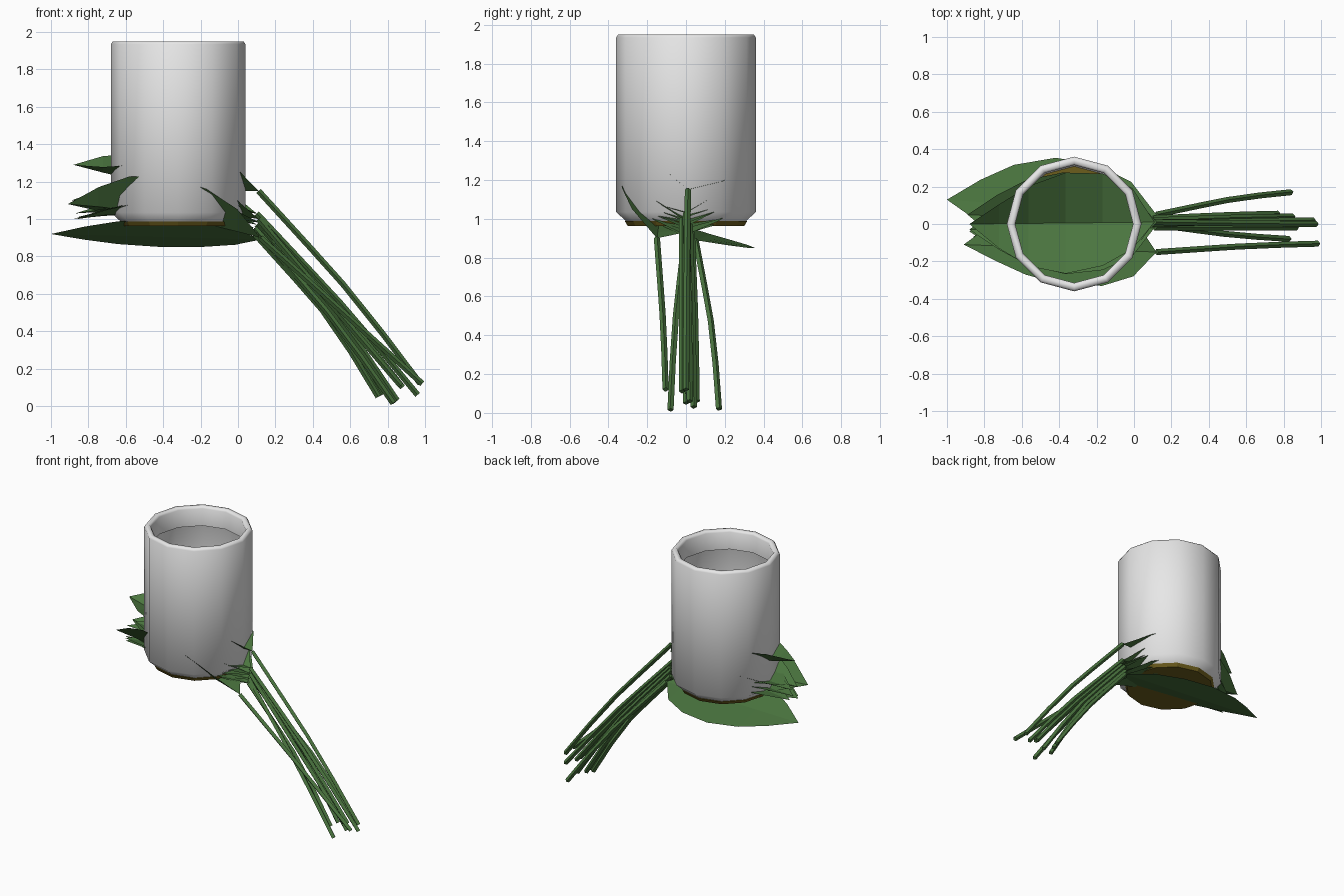
import bpy, bmesh, math
from mathutils import Vector

if "Cube" in bpy.data.objects:
    bpy.data.objects.remove(bpy.data.objects["Cube"])


def material(name, rgb):
    m = bpy.data.materials.new(name)
    m.diffuse_color = (*rgb, 1)
    m.use_nodes = True
    m.node_tree.nodes["Principled BSDF"].inputs["Base Color"].default_value = m.diffuse_color
    return m


white = material("white_ceramic", (0.87, 0.87, 0.87))
green = material("leaf_green", (0.07, 0.18, 0.05))
brown = material("soil_brown", (0.15, 0.11, 0.012))


def make(name, verts, faces, mat):
    me = bpy.data.meshes.new(name)
    me.from_pydata(verts, [], faces)
    me.materials.append(mat)
    ob = bpy.data.objects.new(name, me)
    bpy.context.collection.objects.link(ob)
    return ob


def lathe(name, profile, mat, cx, caps, n=12):
    """Profile turned around a vertical axis at x = cx."""
    verts = [(cx + r * math.cos(i * math.tau / n), r * math.sin(i * math.tau / n), z)
             for r, z in profile for i in range(n)]
    faces = [(k * n + i, k * n + (i + 1) % n, (k + 1) * n + (i + 1) % n, (k + 1) * n + i)
             for k in range(len(profile) - 1) for i in range(n)]
    last = (len(profile) - 1) * n
    if caps:
        faces += [tuple(reversed(range(n))), tuple(range(last, last + n))]
    return make(name, verts, faces, mat)


# Pot: twelve-sided sheet with chamfered foot and a thick lip turned inwards
pot = lathe("pot", [(0.30, 0.98), (0.36, 1.035), (0.36, 1.935), (0.35, 1.95), (0.325, 1.95),
                    (0.315, 1.935), (0.315, 1.81)], white, -0.32, False)
bpy.context.view_layer.objects.active = pot
pot.select_set(True)
bpy.ops.object.shade_smooth_by_angle(angle=math.radians(60))

# Soil disc closing the foot of the pot
lathe("soil", [(0.30, 0.963), (0.315, 0.988)], brown, -0.32, True)


def leaf(name, base, tip, half, fold, roll, twist, sag):
    """Pointed leaf folded along its midrib, rolled and twisted along its length."""
    base, tip = Vector(base), Vector(tip)
    prof = [(0.12, 0.62), (0.28, 0.92), (0.48, 1.0), (0.68, 0.8), (0.84, 0.45)]
    verts = [base]
    for t, w in prof:
        r = math.radians(roll + twist * t)
        side = Vector((0, math.cos(r), math.sin(r))) * (w * half)
        up = Vector((0, -math.sin(r), math.cos(r))) * (fold * w * half)
        mid = base.lerp(tip, t) - Vector((0, 0, sag * math.sin(math.pi * t)))
        verts += [mid - side + up, mid, mid + side + up]
    verts.append(tip)
    faces = [(0, 2, 1), (0, 3, 2)]
    for k in range(len(prof) - 1):
        a = 1 + 3 * k
        faces += [(a, a + 1, a + 4, a + 3), (a + 1, a + 2, a + 5, a + 4)]
    a, e = 1 + 3 * (len(prof) - 1), len(verts) - 1
    faces += [(a, a + 1, e), (a + 1, a + 2, e)]
    make(name, verts, faces, green)


def stem(name, base, end, bow):
    """Four-sided tube bending down toward its end."""
    base, end = Vector(base), Vector(end)
    cu = bpy.data.curves.new(name, 'CURVE')
    cu.dimensions = '3D'
    cu.bevel_depth = 0.016
    cu.bevel_resolution = 0
    cu.use_fill_caps = True
    sp = cu.splines.new('POLY')
    ts = [(0, 0), (0.3, 0.65), (0.5, 1), (0.75, 0.7), (1, 0)]
    sp.points.add(len(ts) - 1)
    for p, (t, b) in zip(sp.points, ts):
        q = base.lerp(end, t) + Vector((0.6, 0, 0.6)) * bow * b
        q.y += (end.y - base.y) * 0.15 * b
        p.co = (*q, 1)
    tmp = bpy.data.objects.new(name, cu)
    bpy.context.collection.objects.link(tmp)
    me = bpy.data.meshes.new_from_object(tmp.evaluated_get(bpy.context.evaluated_depsgraph_get()))
    bpy.data.objects.remove(tmp)
    me.materials.clear()
    me.materials.append(green)
    for p in me.polygons:
        p.use_smooth = False
    bpy.context.collection.objects.link(bpy.data.objects.new(name, me))


# Each shoot: base, leaf tip, half width, fold, roll, twist, sag, stem end, stem bow
shoots = [
    ((0.12, 0.05, 0.89), (-1.00, 0.13, 0.92), 0.27, 0.08, -15, -2, 0.0, (0.84, 0.17, 0.02), 0.03),
    ((0.12, -0.15, 0.90), (-0.91, -0.11, 1.08), 0.27, 0.4, -18, -16, -0.03, (0.985, -0.105, 0.12), 0.0),
    ((0.11, 0.01, 1.15), (-0.88, 0.0, 1.29), 0.27, 0.5, -18, 38, 0.04, (0.975, 0.0, 0.12), 0.03),
    ((0.10, 0.0, 1.03), (-0.89, 0.05, 1.10), 0.27, 0.4, 8, 0, 0.0, (0.96, 0.02, 0.06), 0.02),
    ((0.11, -0.02, 1.00), (-0.88, -0.03, 1.09), 0.26, 0.4, -8, 0, -0.02, (0.87, -0.02, 0.11), 0.0),
    ((0.10, 0.02, 0.97), (-0.87, 0.0, 1.03), 0.25, 0.25, 6, 0, -0.04, (0.85, 0.04, 0.03), 0.04),
    ((0.09, 0.0, 0.95), (-0.88, -0.04, 1.00), 0.25, 0.2, -5, 0, -0.05, (0.83, -0.08, 0.015), 0.03),
    ((0.10, 0.03, 0.93), (-0.86, 0.03, 1.01), 0.23, 0.15, 3, 0, -0.06, (0.77, 0.055, 0.06), 0.05),
    ((0.09, -0.01, 0.92), (-0.86, -0.07, 1.00), 0.24, 0.15, -6, 0, -0.07, (0.75, 0.0, 0.05), 0.05),
    ((0.12, 0.01, 0.98), (-0.84, 0.02, 1.11), 0.22, 0.3, 0, 0, 0.0, (0.88, 0.01, 0.10), 0.02),
]
for i, (b, tip, half, fold, roll, twist, sag, end, bow) in enumerate(shoots, 1):
    leaf(f"leaf_{i}", b, tip, half, fold, roll, twist, sag)
    stem(f"stem_{i}", b, end, bow)
